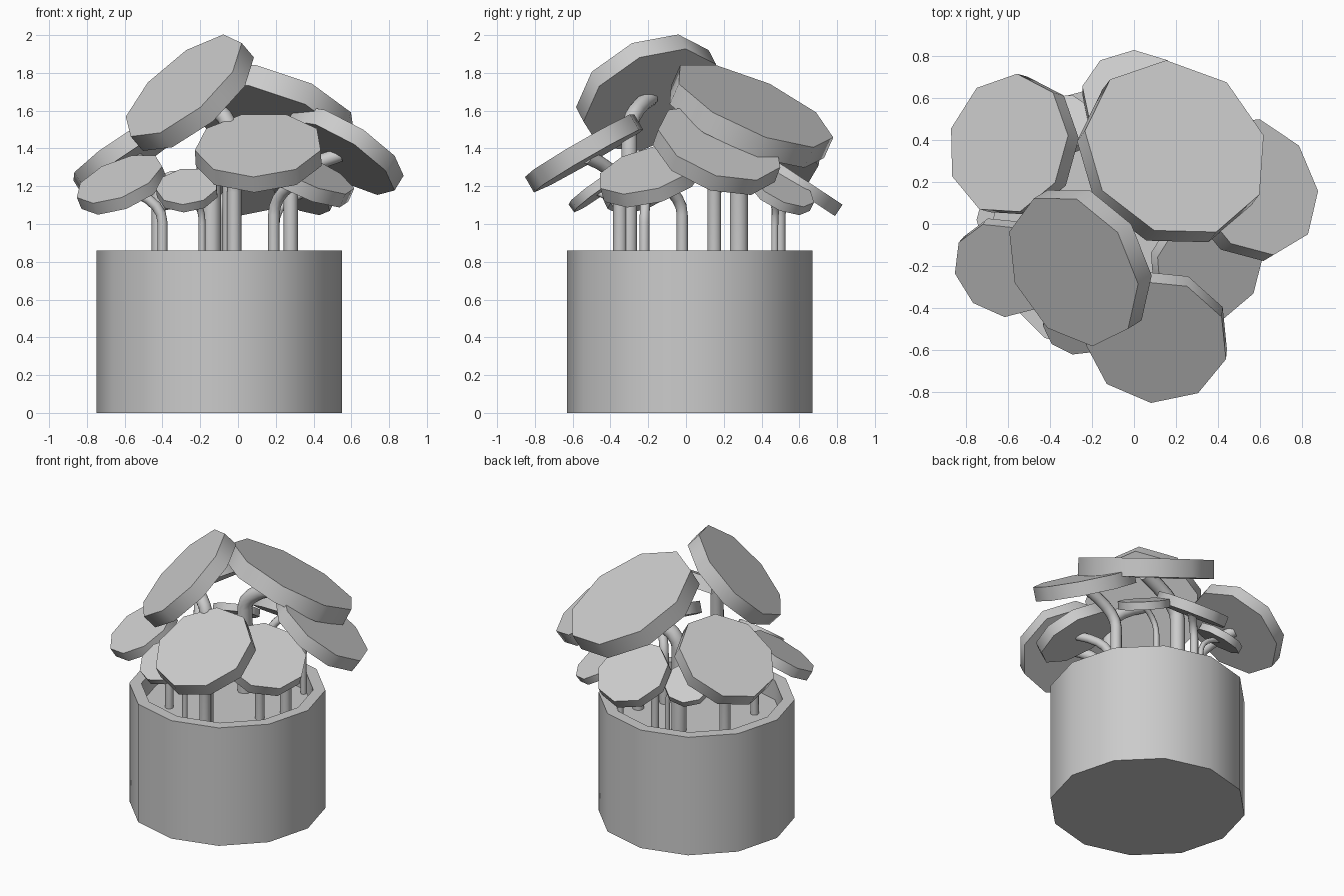
import bpy, bmesh, math
from mathutils import Vector, Quaternion

cube = bpy.data.objects.get("Cube")
if cube:
    bpy.data.objects.remove(cube)

grey = bpy.data.materials.new("plain grey")
grey.use_nodes = True
COLOUR = (0.6, 0.6, 0.6, 1)
grey.diffuse_color = COLOUR
grey.node_tree.nodes["Principled BSDF"].inputs["Base Color"].default_value = COLOUR

X_AXIS, Y_AXIS, Z_AXIS = Vector((1, 0, 0)), Vector((0, 1, 0)), Vector((0, 0, 1))
POT_CENTRE = Vector((-0.1, 0.02, 0))
SOIL = 0.72


def finish(bm, name):
    """Turn a bmesh into a softly shaded object with sharp caps."""
    bmesh.ops.recalc_face_normals(bm, faces=bm.faces)
    mesh = bpy.data.meshes.new(name)
    bm.to_mesh(mesh)
    bm.free()
    mesh.materials.append(grey)
    obj = bpy.data.objects.new(name, mesh)
    bpy.context.collection.objects.link(obj)
    bpy.ops.object.select_all(action="DESELECT")
    obj.select_set(True)
    bpy.context.view_layer.objects.active = obj
    bpy.ops.object.shade_smooth_by_angle(angle=math.radians(46))


def ring(bm, centre, u, v, radius, sides):
    """Regular polygon of vertices around a centre, first corner along u."""
    step = math.tau / sides
    return [bm.verts.new(centre + radius * (u * math.cos(i * step) + v * math.sin(i * step)))
            for i in range(sides)]


def loft(bm, rings):
    """Skin neighbouring rings and close both ends."""
    for lower, upper in zip(rings, rings[1:]):
        for i in range(len(lower)):
            bm.faces.new((lower[i - 1], lower[i], upper[i], upper[i - 1]))
    bm.faces.new(rings[0])
    bm.faces.new(rings[-1])


def make_pot():
    """Twelve-sided pot with a thick rim and a sunken floor."""
    bm = bmesh.new()
    outer, inner, height = 0.65, 0.57, 0.86
    profile = [(outer, 0), (outer, height), (inner, height), (inner, SOIL)]
    loft(bm, [ring(bm, POT_CENTRE + Z_AXIS * z, X_AXIS, Y_AXIS, radius, 12)
              for radius, z in profile])
    finish(bm, "pot")


def make_cap(name, top, radius, lean, turn):
    """Tilted nine-sided plate with a corner at its lowest point; returns the stem joint."""
    nx, ny = lean
    normal = Vector((nx, ny, math.sqrt(1 - nx * nx - ny * ny)))
    downhill = (normal * normal.z - Z_AXIS).normalized()
    downhill.rotate(Quaternion(normal, math.radians(turn)))
    across = normal.cross(downhill)
    thickness = radius / 4 + 0.01
    bottom = top - normal * thickness
    bm = bmesh.new()
    loft(bm, [ring(bm, centre, downhill, across, radius, 9) for centre in (bottom, top)])
    finish(bm, name + "_cap")
    return bottom.lerp(top, 0.2)


def make_stem(name, base, end, radius):
    """Upright tube that bends over to meet the underside of its cap."""
    foot = Vector((*base, SOIL - 0.02))
    reach = (end - foot).to_2d().length
    bend = Vector((*base, end.z - reach * 0.3))
    start = Vector((*base, max(SOIL + 0.08, bend.z - 0.12)))
    steps = 5
    path = [foot]
    for i in range(steps + 1):
        t = i / steps
        path.append(start.lerp(bend, t).lerp(bend.lerp(end, t), t))
    bm = bmesh.new()
    rings = []
    for i, point in enumerate(path):
        ahead = path[min(i + 1, len(path) - 1)]
        behind = path[max(i - 1, 0)]
        along = (ahead - behind).normalized()
        side = Y_AXIS.cross(along).normalized()
        rings.append(ring(bm, point, side, along.cross(side), radius, 10))
    loft(bm, rings)
    finish(bm, name + "_stem")


def make_mushroom(name, top, radius, lean, base, turn=0):
    """A cap given by its top centre, size and lean, with a stem from the soil."""
    joint = make_cap(name, Vector(top), radius, lean, turn)
    make_stem(name, base, joint, radius * 0.11)


make_pot()

# Large caps
make_mushroom("tall_front", (-.29, -.22, 1.73), .39, (-.6, -.37), base=(-.04, -.3), turn=-14)
make_mushroom("tall_back", (.2, .36, 1.63), .456, (.3, .39), base=(-.14, .28))
make_mushroom("left_back", (-.6, .38, 1.42), .34, (-.54, .15), base=(-.42, .15))
make_mushroom("front", (.11, -.56, 1.42), .34, (-.05, -.5), base=(-.02, -.35))
make_mushroom("right", (.58, .18, 1.43), .345, (.5, .3), base=(.28, .15), turn=10)

# Lower and smaller caps
make_mushroom("right_low", (.36, -.2, 1.29), .28, (.4, -.25), base=(.19, -.02))
make_mushroom("left_low", (-.63, -.22, 1.24), .245, (-.35, -.4), base=(-.4, -.22))
make_mushroom("small_front", (-.27, -.49, 1.2), .165, (-.1, -.58), base=(-.19, -.34))
make_mushroom("small_back", (-.35, .48, 1.2), .16, (-.2, .5), base=(-.18, .47))
make_mushroom("back", (0, .62, 1.24), .25, (0, .55), base=(-.1, .5))
make_mushroom("back_right", (.35, .52, 1.19), .175, (.4, .4), base=(.2, .47))
